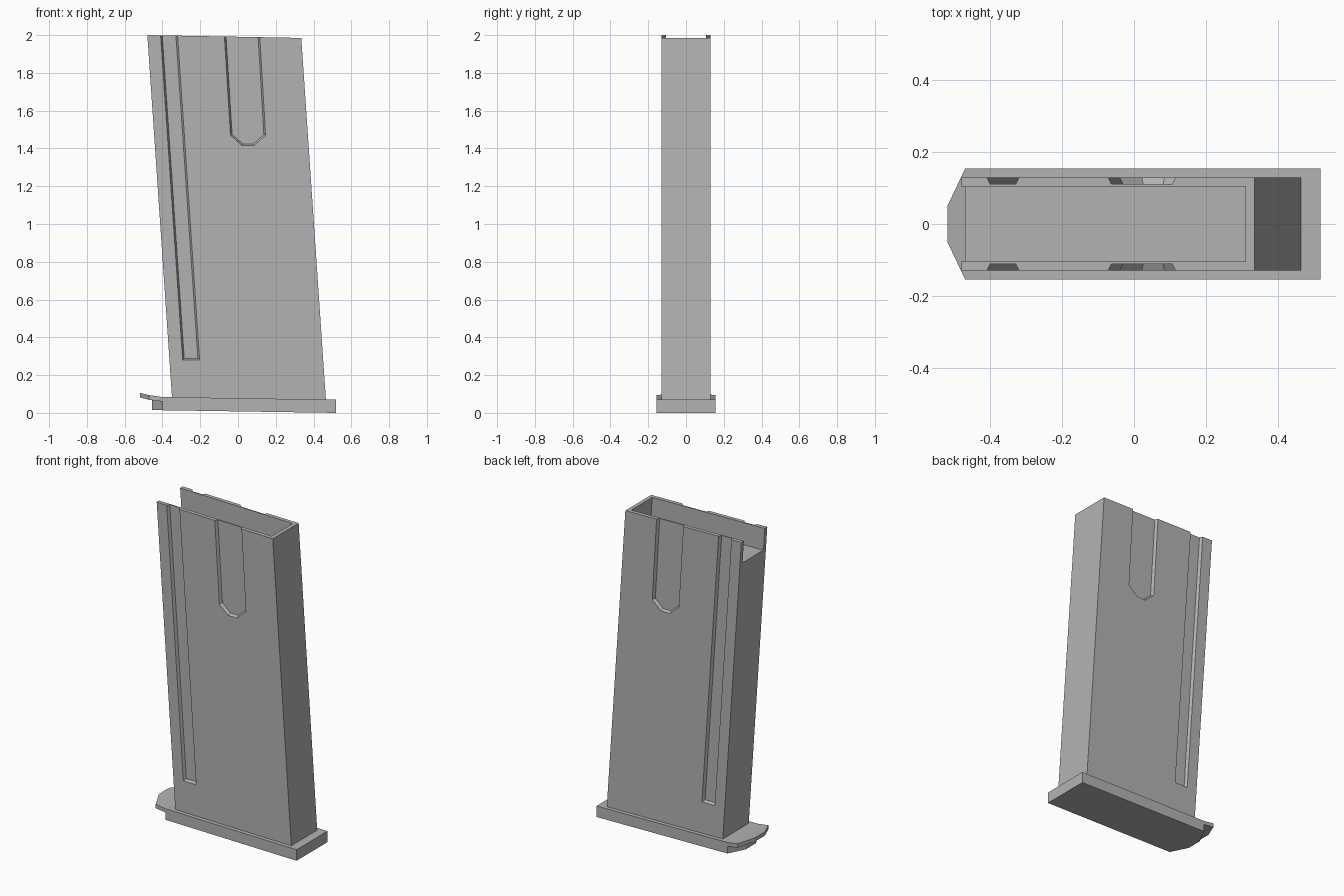
import bpy, bmesh
from mathutils import Vector

cube = bpy.data.objects.get("Cube")
if cube:
    bpy.data.objects.remove(cube, do_unlink=True)

grey = bpy.data.materials.new("plain grey")
grey.use_nodes = True
COLOUR = (0.45, 0.45, 0.45, 1)
grey.diffuse_color = COLOUR
grey.node_tree.nodes["Principled BSDF"].inputs["Base Color"].default_value = COLOUR

HALF = 0.13      # half thickness of the body
WALL = 0.025     # wall thickness
LEAN = 0.068     # sideways lean per unit of height


def loft(name, rings):
    """Closed solid through rings of equal point count."""
    bm = bmesh.new()
    rows = [[bm.verts.new(p) for p in ring] for ring in rings]
    for a, b in zip(rows, rows[1:]):
        for i in range(len(a)):
            j = (i + 1) % len(a)
            bm.faces.new((a[i], a[j], b[j], b[i]))
    bm.faces.new(rows[0])
    bm.faces.new(rows[-1])
    bmesh.ops.recalc_face_normals(bm, faces=bm.faces)
    mesh = bpy.data.meshes.new(name)
    bm.to_mesh(mesh)
    bm.free()
    mesh.materials.append(grey)
    obj = bpy.data.objects.new(name, mesh)
    bpy.context.collection.objects.link(obj)
    return obj


def side_ring(profile, y):
    return [(x, y, z) for x, z in profile]


def leaned(profile):
    """Tilt a profile drawn upright so it follows the body."""
    return [(x + (2 - z) * LEAN, z) for x, z in profile]


def inset(profile, d):
    """Mitred offset of a clockwise profile, inwards for positive d."""
    pts = [Vector(p) for p in profile]
    out = []
    for i, p in enumerate(pts):
        a = (p - pts[i - 1]).normalized()
        b = (pts[(i + 1) % len(pts)] - p).normalized()
        na, nb = Vector((a.y, -a.x)), Vector((b.y, -b.x))
        out.append(p + (na + nb) * d / (1 + na.dot(nb)))
    return out


def cut(target, cutter):
    cutter.hide_render = True
    mod = target.modifiers.new("cut", "BOOLEAN")
    mod.object = cutter
    mod.operation = "DIFFERENCE"
    mod.solver = "EXACT"
    bpy.context.view_layer.objects.active = target
    bpy.ops.object.modifier_apply(modifier=mod.name)
    bpy.data.objects.remove(cutter, do_unlink=True)


# Leaning body
outline = [(-0.48, 2.0), (0.335, 1.985), (0.466, 0.06), (-0.348, 0.06)]
body = loft("body", [side_ring(outline, y) for y in (-HALF, HALF)])

# Open top, running out through the rear end
well = [(-0.6, 2.1), (0.302, 2.1), (0.32, 1.845), (-0.6, 1.862)]
cut(body, loft("well_cutter", [side_ring(well, y) for y in (WALL - HALF, HALF - WALL)]))

# Recessed channels with sloping edges, on both sides
long_channel = leaned([(-0.41, 2.1), (-0.32, 2.1), (-0.32, 0.28), (-0.41, 0.28)])
short_channel = leaned([(-0.072, 2.1), (0.116, 2.1), (0.11, 1.47), (0.045, 1.415),
                        (-0.018, 1.415), (-0.076, 1.47)])
for side in (-1, 1):
    for channel in (long_channel, short_channel):
        rings = [side_ring(inset(channel, d), side * (HALF - 2 * d))
                 for d in (-0.01, 0.009)]
        cut(body, loft("channel_cutter", rings))


# Base plate and its upturned lip, as stations of (x, half width, bottom, top)
def slab(name, stations):
    return loft(name, [[(x, -w, lo), (x, w, lo), (x, w, hi), (x, -w, hi)]
                       for x, w, lo, hi in stations])


slab("base_plate", [(0.52, 0.155, 0, 0.07), (-0.40, 0.155, 0.014, 0.084),
                    (-0.455, 0.05, 0.015, 0.075)])
slab("base_lip", [(-0.40, 0.155, 0.06, 0.084), (-0.47, 0.155, 0.069, 0.094),
                  (-0.52, 0.05, 0.082, 0.106)])
